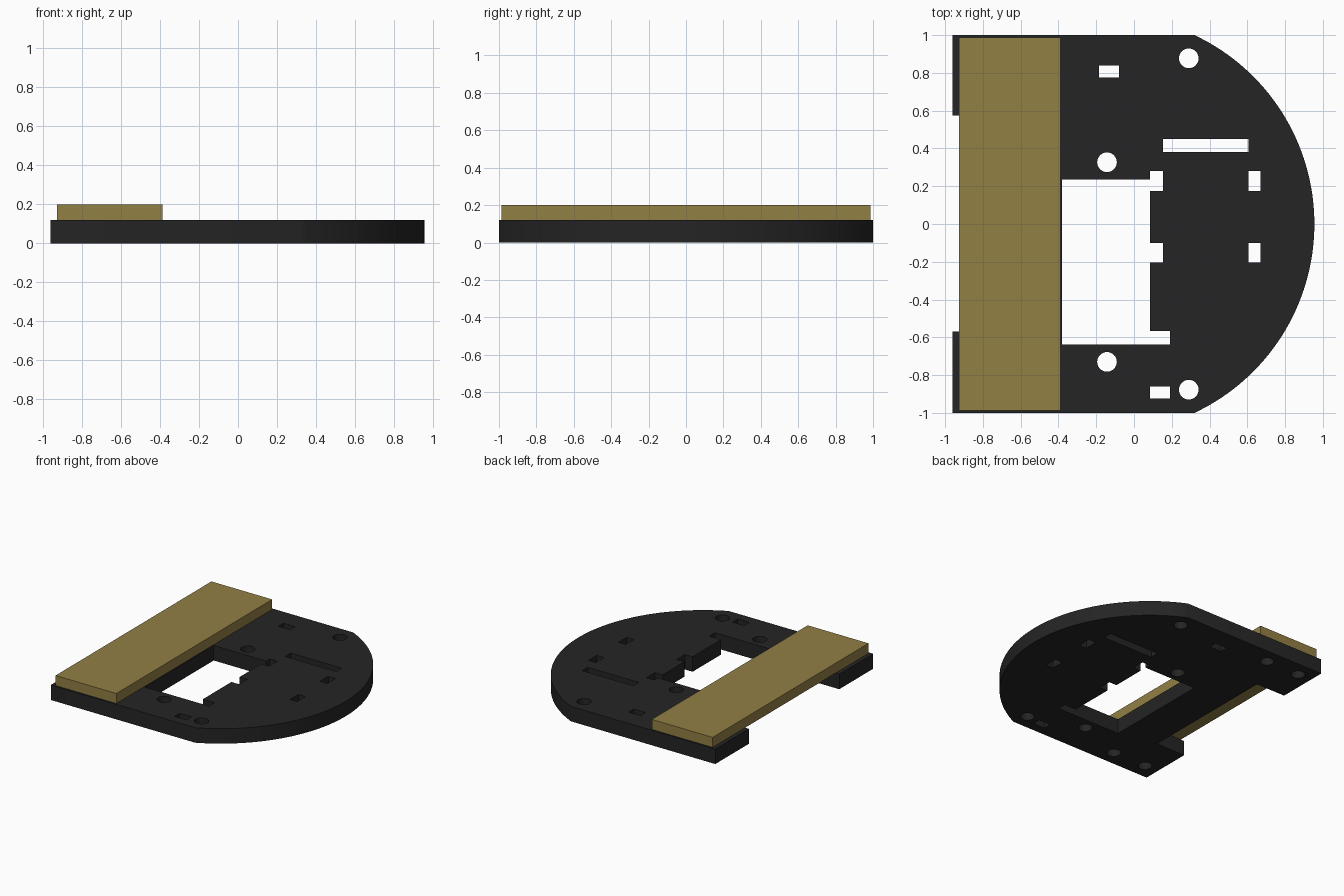
import bpy, bmesh
from math import sin, cos, pi, asin, tau

if "Cube" in bpy.data.objects:
    bpy.data.objects.remove(bpy.data.objects["Cube"])


def material(name, rgb):
    m = bpy.data.materials.new(name)
    m.diffuse_color = (*rgb, 1)
    m.use_nodes = True
    m.node_tree.nodes["Principled BSDF"].inputs["Base Color"].default_value = m.diffuse_color
    return m


def rect(x0, x1, y0, y1):
    return [(x0, y0), (x1, y0), (x1, y1), (x0, y1)]


def circle(x, y, r=0.052, n=32):
    return [(x + r * cos(tau * i / n), y + r * sin(tau * i / n)) for i in range(n)]


def slab(name, loops, z0, z1, mat):
    """Extrude closed outlines; inner loops become through holes."""
    cu = bpy.data.curves.new(name, 'CURVE')
    cu.dimensions = '2D'
    cu.fill_mode = 'BOTH'
    cu.extrude = (z1 - z0) / 2
    for pts in loops:
        s = cu.splines.new('POLY')
        s.points.add(len(pts) - 1)
        for p, (x, y) in zip(s.points, pts):
            p.co = (x, y, 0, 1)
        s.use_cyclic_u = True
    tmp = bpy.data.objects.new(name + "_outline", cu)
    bpy.context.collection.objects.link(tmp)
    bpy.context.view_layer.update()
    dg = bpy.context.evaluated_depsgraph_get()
    me = bpy.data.meshes.new_from_object(tmp.evaluated_get(dg))
    bpy.data.objects.remove(tmp)
    bm = bmesh.new()
    bm.from_mesh(me)
    bmesh.ops.remove_doubles(bm, verts=bm.verts, dist=1e-4)
    bmesh.ops.translate(bm, verts=bm.verts, vec=(0, 0, (z0 + z1) / 2))
    bmesh.ops.recalc_face_normals(bm, faces=bm.faces)
    bm.to_mesh(me)
    bm.free()
    me.name = name
    me.materials.clear()
    me.materials.append(mat)
    ob = bpy.data.objects.new(name, me)
    bpy.context.collection.objects.link(ob)
    bpy.ops.object.select_all(action='DESELECT')
    ob.select_set(True)
    bpy.context.view_layer.objects.active = ob
    bpy.ops.object.shade_smooth_by_angle(angle=pi / 6)
    return ob


black = material("black_plastic", (0.018, 0.018, 0.018))
tan = material("tan_board", (0.29, 0.215, 0.06))

# Plate outline: round nose on +x, notched straight edge on -x
R, cx, n = 1.105, -0.15, 64
a = asin(1 / R)
outline = [(cx + R * cos(-a + 2 * a * i / n), R * sin(-a + 2 * a * i / n)) for i in range(n + 1)]
outline += [(-0.96, 1), (-0.96, 0.575), (-0.70, 0.575),
            (-0.70, -0.57), (-0.96, -0.57), (-0.96, -1)]

# Stepped central window
window = [(-0.38, 0.235), (0.085, 0.235), (0.085, 0.28), (0.153, 0.28), (0.153, 0.175),
          (0.085, 0.175), (0.085, -0.10), (0.153, -0.10), (0.153, -0.205), (0.085, -0.205),
          (0.085, -0.567), (0.19, -0.567), (0.19, -0.637), (-0.38, -0.637)]

# Rectangular slots
slots = [rect(-0.185, -0.08, 0.775, 0.84), rect(0.153, 0.605, 0.38, 0.45),
         rect(0.605, 0.67, 0.175, 0.28), rect(0.605, 0.67, -0.205, -0.10),
         rect(0.085, 0.19, -0.925, -0.86)]

# Screw holes: mirrored rows along both sides plus two inner ones
holes = [circle(x, s * 0.877) for x in (0.29, -0.54, -0.84) for s in (1, -1)]
holes += [circle(-0.143, 0.327), circle(-0.143, -0.73)]

slab("base_plate", [outline, window] + slots + holes, 0, 0.12, black)

# Flat board resting on the straight end
slab("top_board", [rect(-0.927, -0.388, -0.987, 0.987)], 0.12, 0.20, tan)
